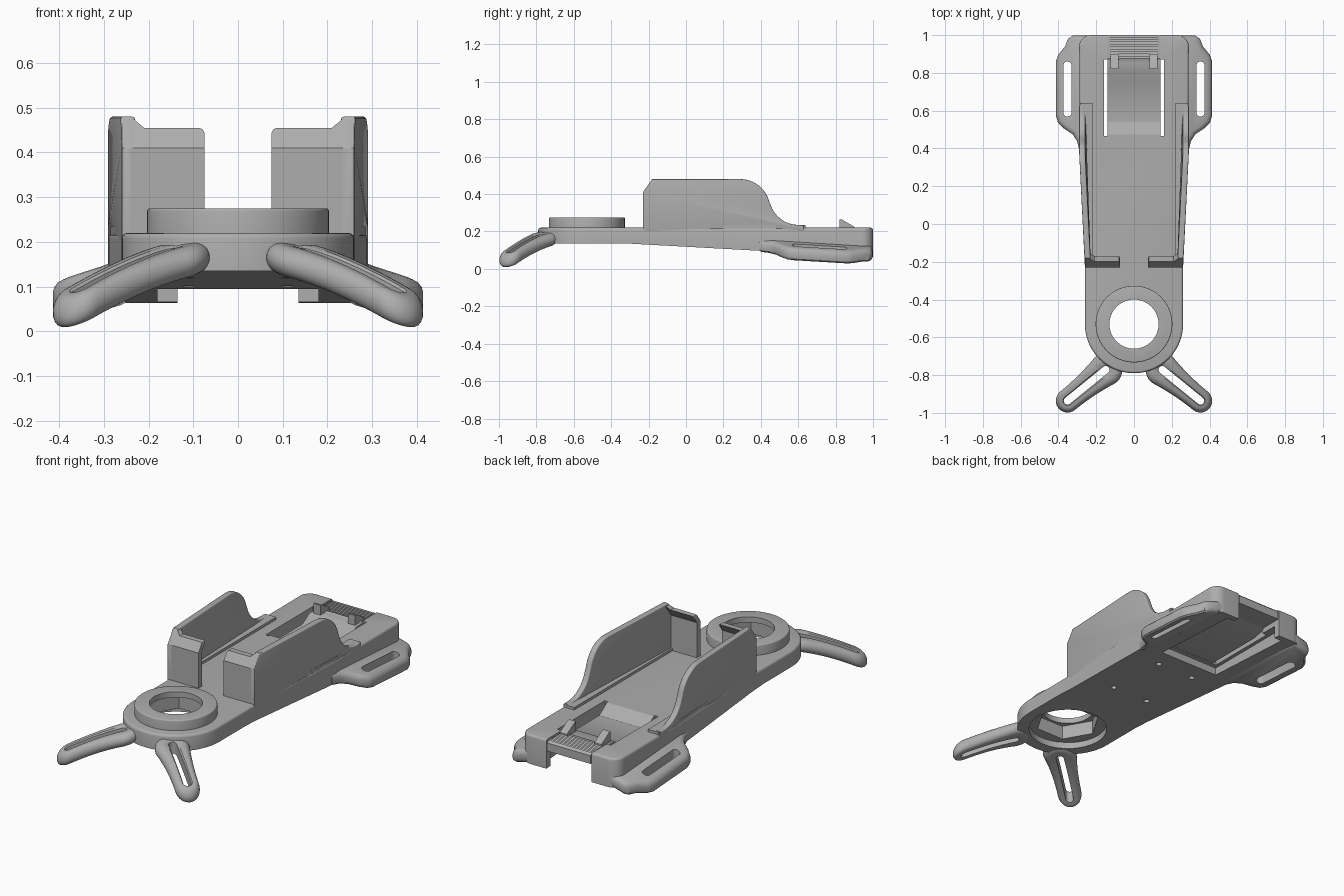
import bpy, bmesh
from math import sin, cos, pi, atan2
from mathutils import Vector

if "Cube" in bpy.data.objects:
    bpy.data.objects.remove(bpy.data.objects["Cube"])

grey = bpy.data.materials.new("matte grey")
grey.use_nodes = True
grey.diffuse_color = (0.42, 0.42, 0.42, 1)
grey.node_tree.nodes["Principled BSDF"].inputs["Base Color"].default_value = grey.diffuse_color


def finish(name, bm, mirror=False):
    bmesh.ops.recalc_face_normals(bm, faces=bm.faces)
    mesh = bpy.data.meshes.new(name)
    bm.to_mesh(mesh)
    bm.free()
    mesh.materials.append(grey)
    ob = bpy.data.objects.new(name, mesh)
    bpy.context.collection.objects.link(ob)
    if mirror:
        ob.modifiers.new("Mirror", 'MIRROR').use_mirror_merge = False
    return ob


def select(ob):
    bpy.ops.object.select_all(action='DESELECT')
    ob.select_set(True)
    bpy.context.view_layer.objects.active = ob


def smooth(ob):
    select(ob)
    for mod in list(ob.modifiers):
        bpy.ops.object.modifier_apply(modifier=mod.name)
    bpy.ops.object.shade_smooth_by_angle(angle=0.6)


def cut(ob, cutters):
    """Subtract each cutter, then discard it."""
    for c in cutters:
        c.hide_render = True
        mod = ob.modifiers.new("Cut", 'BOOLEAN')
        mod.operation, mod.solver, mod.object = 'DIFFERENCE', 'EXACT', c
        select(ob)
        bpy.ops.object.modifier_apply(modifier=mod.name)
        bpy.data.objects.remove(c)


def prism(name, pts, axis, lo, hi, bevel=0, side=0, fold=None, warp=None, mirror=False):
    """Extrude an outline along an axis, bevel the rims, crease at a plane and warp."""
    place = {'x': lambda a, b, h: (h, a, b),
             'y': lambda a, b, h: (a, h, b),
             'z': lambda a, b, h: (a, b, h)}[axis]
    bm = bmesh.new()
    caps = [bm.faces.new([bm.verts.new(place(a, b, h)) for a, b in pts]) for h in (lo, hi)]
    n = len(pts)
    va, vb = [list(f.verts) for f in caps]
    for i in range(n):
        j = (i + 1) % n
        bm.faces.new((va[i], va[j], vb[j], vb[i]))
    bmesh.ops.recalc_face_normals(bm, faces=bm.faces)
    if bevel:
        faces = {0: caps, 1: caps[1:]}[side]
        edges = list({e for f in faces for e in f.edges})
        bmesh.ops.bevel(bm, geom=edges, offset=bevel, segments=3, profile=0.5, affect='EDGES')
    if fold:
        bmesh.ops.bisect_plane(bm, geom=bm.verts[:] + bm.edges[:] + bm.faces[:],
                               plane_co=fold[0], plane_no=fold[1])
    if warp:
        for v in bm.verts:
            v.co = warp(v.co.copy())
    return finish(name, bm, mirror)


def arc(cx, cy, r, a0, a1, n):
    return [(cx + r * cos(a0 + (a1 - a0) * i / n), cy + r * sin(a0 + (a1 - a0) * i / n))
            for i in range(n + 1)]


def box(name, x, y, z, **kw):
    return prism(name, [(x[0], y[0]), (x[1], y[0]), (x[1], y[1]), (x[0], y[1])], 'z', *z, **kw)


def disc(name, x, y, r, z0, z1, n=64):
    return prism(name, arc(x, y, r, 0, 2 * pi * (n - 1) / n, n - 1), 'z', z0, z1)


RING_Y = -0.53

# Body: round nose, slightly widening deck, sloping underside
half = arc(0, RING_Y, 0.26, -pi / 2, 0, 24) + [(0.26, -0.2), (0.288, 0.42)] \
    + arc(0.23, 0.94, 0.06, 0, pi / 2, 8)
outline = half + [(-x, y) for x, y in reversed(half[1:])]


def slope_underside(co):
    if co.z < 0.1:
        co.z = 0.135 - 0.055 * max(0, co.y + 0.3)
    return co


body = prism("body", outline, 'z', 0, 0.22, bevel=0.012, side=1,
             fold=((0, -0.3, 0), (0, 1, 0)), warp=slope_underside)
cut(body, [
    disc("ring_cavity", 0, RING_Y, 0.2, -0.1, 0.17),
    disc("nut_recess", 0, RING_Y, 0.165, -0.1, 0.3, 6),
    box("latch_opening", (-0.16, 0.16), (0.465, 0.87), (-0.1, 0.4)),
    box("rear_notch", (-0.135, 0.135), (0.86, 1.1), (-0.1, 0.4)),
    box("under_recess", (-0.18, 0.18), (0.44, 0.965), (-0.1, 0.135)),
] + [disc("screw_hole", x, y, 0.015, -0.1, 0.17, 16) for x in (-0.11, 0.11) for y in (-0.03, 0.33)])
smooth(body)

# Raised collar with a bore and hexagonal seat
collar = prism("ring_collar", arc(0, RING_Y, 0.203, 0, 2 * pi * 79 / 80, 79), 'z', 0.205, 0.275,
               bevel=0.006, side=1)
cut(collar, [disc("bore", 0, RING_Y, 0.13, 0, 0.4),
             disc("seat", 0, RING_Y, 0.165, 0, 0.245, 6)])
smooth(collar)

# Cradle side walls with swept-down rear edges
FOLD_Z = 0.41


def lean_front(co):
    if co.z > FOLD_Z and co.y < -0.1:
        co.y += 0.7 * (co.z - FOLD_Z)
    return co


def splay(co):
    co = lean_front(co)
    co.x += 0.03 * min(1, max(0, (co.y + 0.23) / 0.6))
    return co


profile = [(-0.23, 0.2), (-0.23, 0.48)] + arc(0.29, 0.32, 0.16, pi / 2, 0.25, 12) \
    + arc(0.6, 0.39, 0.155, pi + 0.3, 1.5 * pi, 8) + [(0.63, 0.235), (0.63, 0.2)]
smooth(prism("side_wall", profile, 'x', 0.228, 0.26, bevel=0.006,
             fold=((0, 0, FOLD_Z), (0, 0, 1)), warp=splay, mirror=True))

# Front panels closing the cradle corners
panel = [(0.075, 0.2), (0.075, 0.443), (0.079, 0.452), (0.088, 0.455), (0.21, 0.455),
         (0.24, 0.48), (0.259, 0.48), (0.259, 0.2)]
smooth(prism("front_panel", panel, 'y', -0.23, -0.2,
             fold=((0, 0, FOLD_Z), (0, 0, 1)), warp=lean_front, mirror=True))

# Low rails along the foot of the walls
rail = [(0.22, -0.21), (0.255, -0.21), (0.285, 0.4), (0.285, 0.64), (0.22, 0.64)]
smooth(prism("floor_rail", rail, 'z', 0.2, 0.234, mirror=True))

# Strap ears, tilted down outwards and backwards
ear_outline = [(0.24, 0.38), (0.289, 0.39), (0.302, 0.44), (0.325, 0.475), (0.37, 0.505),
               (0.402, 0.535), (0.414, 0.575), (0.414, 0.86), (0.402, 0.895), (0.365, 0.94),
               (0.35, 0.98), (0.325, 0.997), (0.24, 0.997)]


def tilt(co):
    co.z -= 0.28 * (co.x - 0.29) + 0.06 * (co.y - 0.4)
    return co


ear = prism("strap_ear", ear_outline, 'z', 0.085, 0.155, bevel=0.024, warp=tilt)
slot = arc(0.352, 0.84, 0.021, 0, pi, 10) + arc(0.352, 0.59, 0.021, pi, 2 * pi, 10)
cut(ear, [prism("ear_slot", slot, 'z', -0.2, 0.4)])
ear.modifiers.new("Mirror", 'MIRROR').use_mirror_merge = False
smooth(ear)

# Slotted front legs, drooping to the ground
ROOT, TIP = Vector((0.15, -0.772)), Vector((0.352, -0.936))
ALONG = (TIP - ROOT).normalized()
LENGTH = (TIP - ROOT).length


def capsule(r0, r1, steps=14):
    """Outline around the leg axis as (along, across) points, flaring at the root."""
    rad = lambda t: r1 + (r0 - r1) * (1 - t) ** 2
    pts = [(LENGTH + r1 * cos(a), r1 * sin(a)) for a in [-pi / 2 + pi * i / steps for i in range(steps)]]
    pts += [(LENGTH * t, rad(t)) for t in [1 - i / steps for i in range(steps)]]
    pts += [(r0 * cos(a), r0 * sin(a)) for a in [pi / 2 + pi * i / steps for i in range(steps)]]
    return pts + [(LENGTH * t, -rad(t)) for t in [i / steps for i in range(steps)]]


def make_leg():
    inner, outer = capsule(0.02, 0.02), capsule(0.088, 0.062)
    section = [(0, -0.034), (0, 0.028), (0.12, 0.034)] \
        + [(0.45 + 0.55 * cos(a), 0.035 * sin(a)) for a in [pi / 2 - pi * i / 10 for i in range(11)]]
    bm = bmesh.new()
    rings = []
    for (ui, vi), (uo, vo) in zip(inner, outer):
        ring = []
        for s, h in section:
            u, v = ui + (uo - ui) * s, vi + (vo - vi) * s
            t = max(0, (u + 0.09) / (LENGTH + 0.15))
            p = ROOT + ALONG * u + Vector((-ALONG.y, ALONG.x)) * v
            ring.append(bm.verts.new((p.x, p.y, 0.168 - 0.132 * t ** 1.5 + h)))
        rings.append(ring)
    k = len(section)
    for i, a in enumerate(rings):
        b = rings[(i + 1) % len(rings)]
        for j in range(k):
            bm.faces.new((a[j], a[(j + 1) % k], b[(j + 1) % k], b[j]))
    return finish("front_leg", bm, mirror=True)


smooth(make_leg())

# Spring latch: trough-shaped tongue, ribbed thumb grip and two hooks
tongue = [(0.45, 0.14), (0.45, 0.22), (0.475, 0.22), (0.54, 0.175), (0.75, 0.175),
          (0.81, 0.212), (0.88, 0.212), (0.88, 0.16), (0.8, 0.14)]
smooth(prism("latch_tongue", tongue, 'x', -0.14, 0.14))
ribs = [(0.875 + 0.0125 * (i // 2 + i % 2), 0.216 - 0.012 * (i % 2)) for i in range(20)]
smooth(prism("latch_grip", [(0.86, 0.16), (0.86, 0.212)] + ribs + [(1.0, 0.16)], 'x', -0.13, 0.13))
hook = [(0.82, 0.19), (0.82, 0.265), (0.835, 0.263), (0.9, 0.225), (0.9, 0.19)]
smooth(prism("latch_hook", hook, 'x', 0.082, 0.124, mirror=True))
